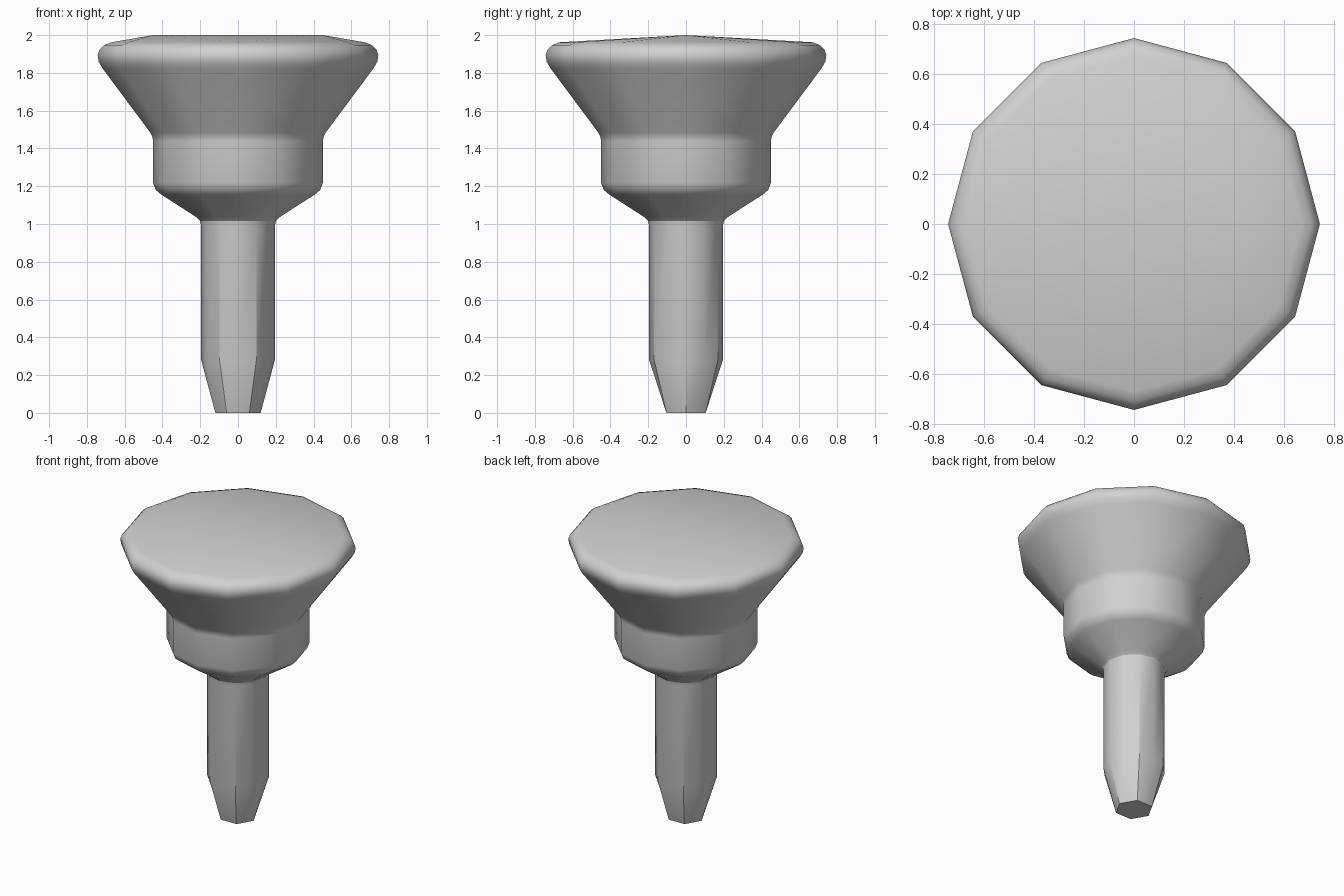
import bpy
import bmesh
from math import cos, sin, pi, radians

SIDES = 12

cube = bpy.data.objects.get("Cube")
if cube:
    bpy.data.objects.remove(cube, do_unlink=True)

# Single grey finish
grey = bpy.data.materials.new("light grey")
grey.use_nodes = True
colour = (0.64, 0.64, 0.64, 1.0)
grey.diffuse_color = colour
grey.node_tree.nodes["Principled BSDF"].inputs["Base Color"].default_value = colour


def ring(bm, radius, z, hexagonal=False):
    """Ring of vertices; a hexagonal ring pulls every other vertex onto the flats."""
    verts = []
    for i in range(SIDES):
        r = radius * cos(pi / 6) if hexagonal and i % 2 else radius
        a = 2 * pi * i / SIDES
        verts.append(bm.verts.new((r * cos(a), r * sin(a), z)))
    return verts


def bridge(bm, low, high):
    for i in range(SIDES):
        j = (i + 1) % SIDES
        bm.faces.new((low[i], low[j], high[j], high[i]))


bm = bmesh.new()

# Tapered tip that runs from a hexagonal end into the shaft
end = ring(bm, 0.12, 0.0, hexagonal=True)
bm.faces.new(end[::-1])

# Shaft, flare, collar, cone and rounded rim, from bottom to top
profile = [
    (0.195, 0.28), (0.195, 0.99), (0.20, 1.015), (0.22, 1.036),
    (0.405, 1.155), (0.435, 1.18), (0.45, 1.22),
    (0.45, 1.44), (0.453, 1.46), (0.465, 1.485),
    (0.718, 1.825), (0.738, 1.86), (0.743, 1.895),
    (0.732, 1.925), (0.71, 1.947), (0.67, 1.962),
]
last = end
for radius, z in profile:
    current = ring(bm, radius, z)
    bridge(bm, last, current)
    last = current

# Slightly raised top with a short ridge along x
right = bm.verts.new((0.45, 0, 2.0))
left = bm.verts.new((-0.45, 0, 2.0))
for i in range(SIDES):
    j = (i + 1) % SIDES
    peak = right if i in (0, 1, 2, 9, 10, 11) else left
    bm.faces.new((last[i], last[j], peak))
bm.faces.new((right, last[3], left))
bm.faces.new((left, last[9], right))

bmesh.ops.recalc_face_normals(bm, faces=bm.faces)
mesh = bpy.data.meshes.new("knob")
bm.to_mesh(mesh)
bm.free()
mesh.materials.append(grey)
knob = bpy.data.objects.new("knob", mesh)
bpy.context.collection.objects.link(knob)

# Smooth shading with crisp facet edges
bpy.ops.object.select_all(action='DESELECT')
knob.select_set(True)
bpy.context.view_layer.objects.active = knob
bpy.ops.object.shade_smooth_by_angle(angle=radians(30))
